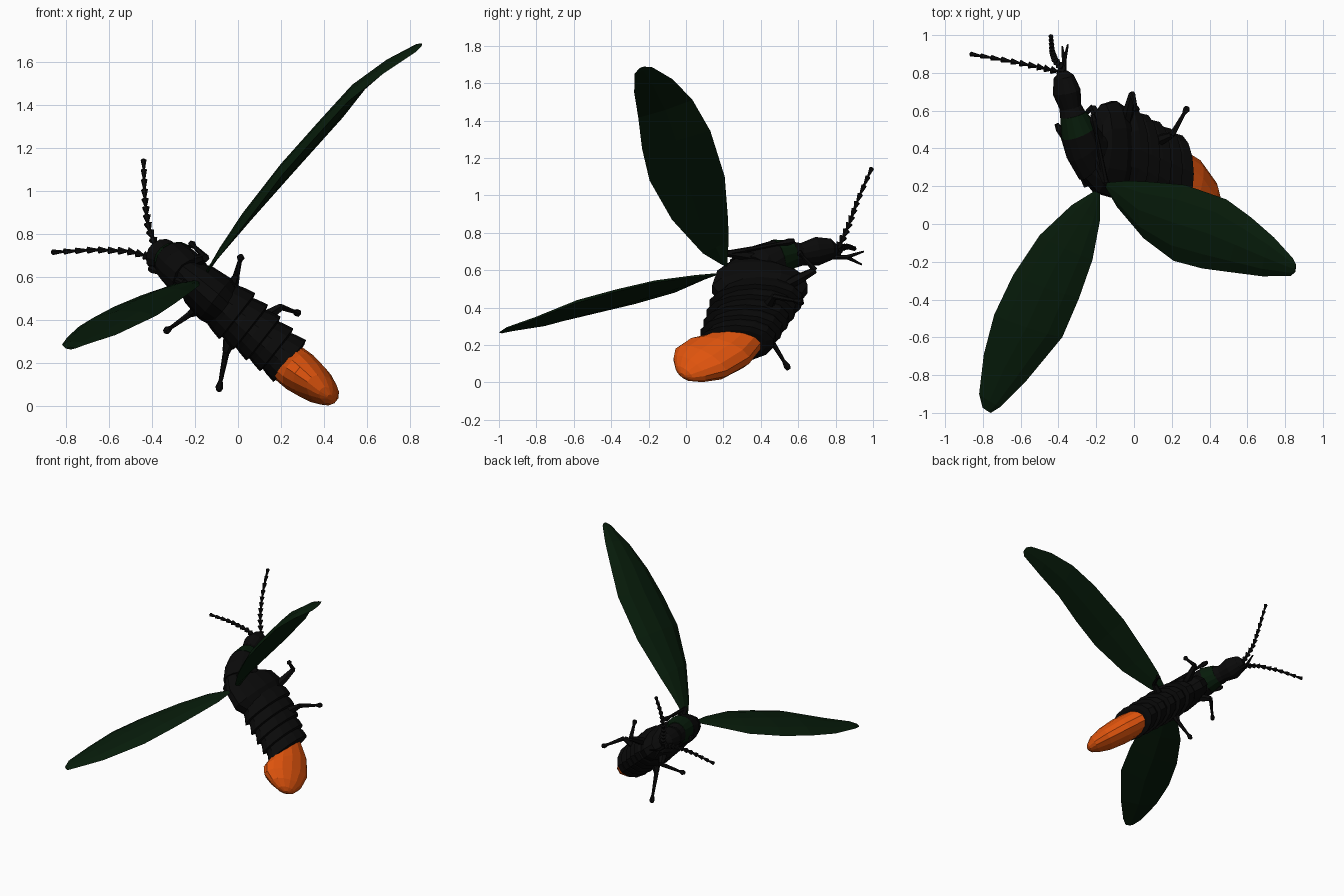
import bpy, bmesh, math
from mathutils import Vector

cube = bpy.data.objects.get("Cube")
if cube:
    bpy.data.objects.remove(cube, do_unlink=True)


def make_material(name, rgb):
    m = bpy.data.materials.new(name)
    m.use_nodes = True
    m.diffuse_color = (*rgb, 1)
    m.specular_intensity = 0
    bsdf = m.node_tree.nodes["Principled BSDF"]
    bsdf.inputs["Base Color"].default_value = (*rgb, 1)
    bsdf.inputs["Specular IOR Level"].default_value = 0
    return m


BLACK = make_material("shell black", (0.003, 0.003, 0.003))
GREEN = make_material("wing green", (0.002, 0.011, 0.003))
ORANGE = make_material("lantern orange", (0.74, 0.088, 0.004))

# The insect is curled in a tilted plane: LONG runs head to tail, SIDE across
LONG = Vector((0.79, 0, -0.62))
SIDE = Vector((0.62, 0, 0.79))
BACK = Vector((0, 1, 0))


def bridge(name, rings, material):
    """Skin a row of closed rings and cap both ends."""
    bm = bmesh.new()
    loops = [[bm.verts.new(p) for p in ring] for ring in rings]
    n = len(loops[0])
    for a, b in zip(loops, loops[1:]):
        for i in range(n):
            j = (i + 1) % n
            bm.faces.new((a[i], a[j], b[j], b[i]))
    bm.faces.new(loops[0])
    bm.faces.new(loops[-1])
    bmesh.ops.recalc_face_normals(bm, faces=bm.faces)
    mesh = bpy.data.meshes.new(name)
    bm.to_mesh(mesh)
    bm.free()
    mesh.materials.append(material)
    obj = bpy.data.objects.new(name, mesh)
    bpy.context.collection.objects.link(obj)


def body_part(name, stations, material, sides=14):
    """Stations: along, back, across, half width, half depth, tilt in degrees."""
    rings = []
    for u, y, l, a, b, tilt in stations:
        t = math.radians(tilt)
        depth = LONG * -math.sin(t) + BACK * math.cos(t)
        c = LONG * u + BACK * y + SIDE * l
        angles = [math.tau * i / sides for i in range(sides)]
        rings.append([c + SIDE * a * math.cos(k) + depth * b * math.sin(k) for k in angles])
    bridge(name, rings, material)


def rod(name, points, radii, sides=6):
    """Tube through the points with a radius at each."""
    pts = [Vector(p) for p in points]
    rings = []
    for i, p in enumerate(pts):
        d = (pts[min(i + 1, len(pts) - 1)] - pts[max(i - 1, 0)]).normalized()
        e = d.orthogonal().normalized()
        f = d.cross(e)
        angles = [math.tau * k / sides for k in range(sides)]
        rings.append([p + radii[i] * (e * math.cos(k) + f * math.sin(k)) for k in angles])
    bridge(name, rings, BLACK)


# Head, collar and thorax
body_part("head", [(-.735, .81, .33, .02, .02, -75), (-.73, .78, .33, .06, .05, -75),
                   (-.71, .70, .33, .082, .07, -75), (-.685, .62, .33, .064, .055, -72),
                   (-.675, .58, .335, .075, .065, -70)], BLACK)
body_part("collar", [(-.675, .58, .34, .076, .066, -70), (-.64, .49, .345, .1, .098, -62)], GREEN)
body_part("pronotum", [(-.64, .49, .34, .1, .098, -62), (-.59, .41, .335, .105, .12, -50),
                       (-.53, .37, .33, .1, .16, -30)], BLACK)
body_part("thorax", [(-.55, .4, .335, .075, .17, -18), (-.49, .4, .33, .105, .24, -6),
                     (-.39, .395, .325, .12, .262, 0), (-.3, .4, .32, .1, .21, 0)], BLACK)

# Overlapping abdomen plates, each flaring toward the tail
PLATES = 5
for i in range(PLATES):
    f, g = i / PLATES, (i + 1) / PLATES
    u0, u1 = -.34 + .4 * f, -.34 + .4 * g
    y0, y1 = .395 - .13 * f, .395 - .13 * g
    l = .325 - .017 * f
    w = .136 - .016 * f
    d = .25 - .052 * f
    body_part(f"abdomen_plate_{i + 1}",
              [(u0 - .03, y0, l, w * .78, d * .8, 0), (u0 + .03, y0, l, w * .92, d * .93, 0),
               (u1, y1, l, w, d, 0), (u1 + .008, y1, l, w * .8, d * .8, 0)], BLACK)

# Glowing tail
body_part("lantern", [(.045, .245, .3, .097, .17, 0), (.13, .165, .3, .1, .188, -20),
                      (.21, .08, .3, .088, .17, -35), (.265, .02, .3, .064, .12, -43),
                      (.3, -.01, .295, .036, .065, -45), (.313, -.02, .295, .012, .02, -45)], ORANGE)


def wing(name, edge_a, edge_b, tip, above, below):
    """Thin lens between two edges, arched across its width."""
    a = [Vector(p) for p in edge_a]
    b = [Vector(p) for p in edge_b]
    rings = []
    for i, (p, q) in enumerate(zip(a, b)):
        j, k = max(i - 1, 0), min(i + 1, len(a) - 1)
        n = (q - p).cross((a[k] + b[k]) - (a[j] + b[j])).normalized()
        if n.z < 0:
            n = -n
        swell = min(1, (q - p).length / .38)
        arch = [p.lerp(q, s) + n * above * swell * h for s, h in ((.2, .7), (.5, 1), (.8, .7))]
        rings.append([p, *arch, q, p.lerp(q, .5) - n * below * swell])
    t = Vector(tip)
    rings.append([t + (p - t) * .4 for p in rings[-1]])
    bridge(name, rings, GREEN)


wing("left_wing",
     [(-.14, .22, .62), (-.04, .228, .76), (.06, .225, .87), (.27, .207, 1.1),
      (.49, .13, 1.345), (.62, .035, 1.51), (.74, -.07, 1.62), (.84, -.18, 1.685)],
     [(-.15, .19, .63), (-.09, .09, .69), (.05, -.075, .87), (.21, -.195, 1.08),
      (.36, -.235, 1.25), (.51, -.255, 1.415), (.68, -.277, 1.55), (.83, -.275, 1.65)],
     (.87, -.24, 1.69), .055, .01)
wing("right_wing",
     [(-.2, .18, .585), (-.33, .1, .55), (-.5, -.06, .48), (-.64, -.27, .42),
      (-.74, -.48, .37), (-.795, -.69, .32), (-.82, -.9, .285)],
     [(-.18, .17, .575), (-.18, .02, .56), (-.22, -.19, .53), (-.29, -.39, .48),
      (-.38, -.6, .42), (-.57, -.83, .33), (-.71, -.97, .285)],
     (-.79, -1.02, .255), .045, .035)


def antenna(name, path, beads=11):
    """Chain of small cones that widen toward the tip."""
    pts = [Vector(p) for p in path]
    line = []
    for i in range(beads + 1):
        s = i / beads * (len(pts) - 1)
        k = min(int(s), len(pts) - 2)
        line.append(pts[k].lerp(pts[k + 1], s - k))
    for i, (p, q) in enumerate(zip(line, line[1:])):
        r = .023 - .01 * i / beads
        rod(f"{name}_{i + 1}", [p, p.lerp(q, .9), q], [.006, r, .006])


antenna("left_antenna", [(-.37, .81, .71), (-.42, .87, .84), (-.435, .92, .98), (-.44, .995, 1.15)])
antenna("right_antenna", [(-.37, .8, .68), (-.5, .83, .72), (-.67, .865, .727), (-.87, .9, .715)])
for side, end in (("left", (-.35, .95, .7)), ("right", (-.38, .94, .63))):
    rod(side + "_palp", [(-.37, .78, .67), (-.37, .86, .67), end], [.014, .012, .005])

# Legs: hip, knee, foot
LEGS = {
    "left_front_leg": [(-.25, .5, .65), (-.15, .22, .69), (-.22, .58, .757)],
    "left_middle_leg": [(-.05, .5, .5), (-.01, .69, .6), (.015, .6, .7)],
    "left_rear_leg": [(.08, .42, .38), (.2, .47, .46), (.285, .62, .43)],
    "right_front_leg": [(-.3, .5, .6), (-.25, .2, .57), (-.41, .53, .64)],
    "right_middle_leg": [(-.16, .5, .47), (-.22, .62, .43), (-.34, .5, .345)],
    "right_rear_leg": [(-.03, .42, .34), (-.055, .44, .25), (-.09, .55, .07)],
}
for name, joints in LEGS.items():
    hip, knee, foot = (Vector(j) for j in joints)
    ankle = knee.lerp(foot, .72)
    rod(name + "_thigh", [hip, hip.lerp(knee, .5), knee], [.025, .03, .018])
    rod(name + "_shin", [knee, ankle], [.016, .01])
    rod(name + "_foot", [ankle, ankle.lerp(foot, .7), foot], [.009, .019, .012])
